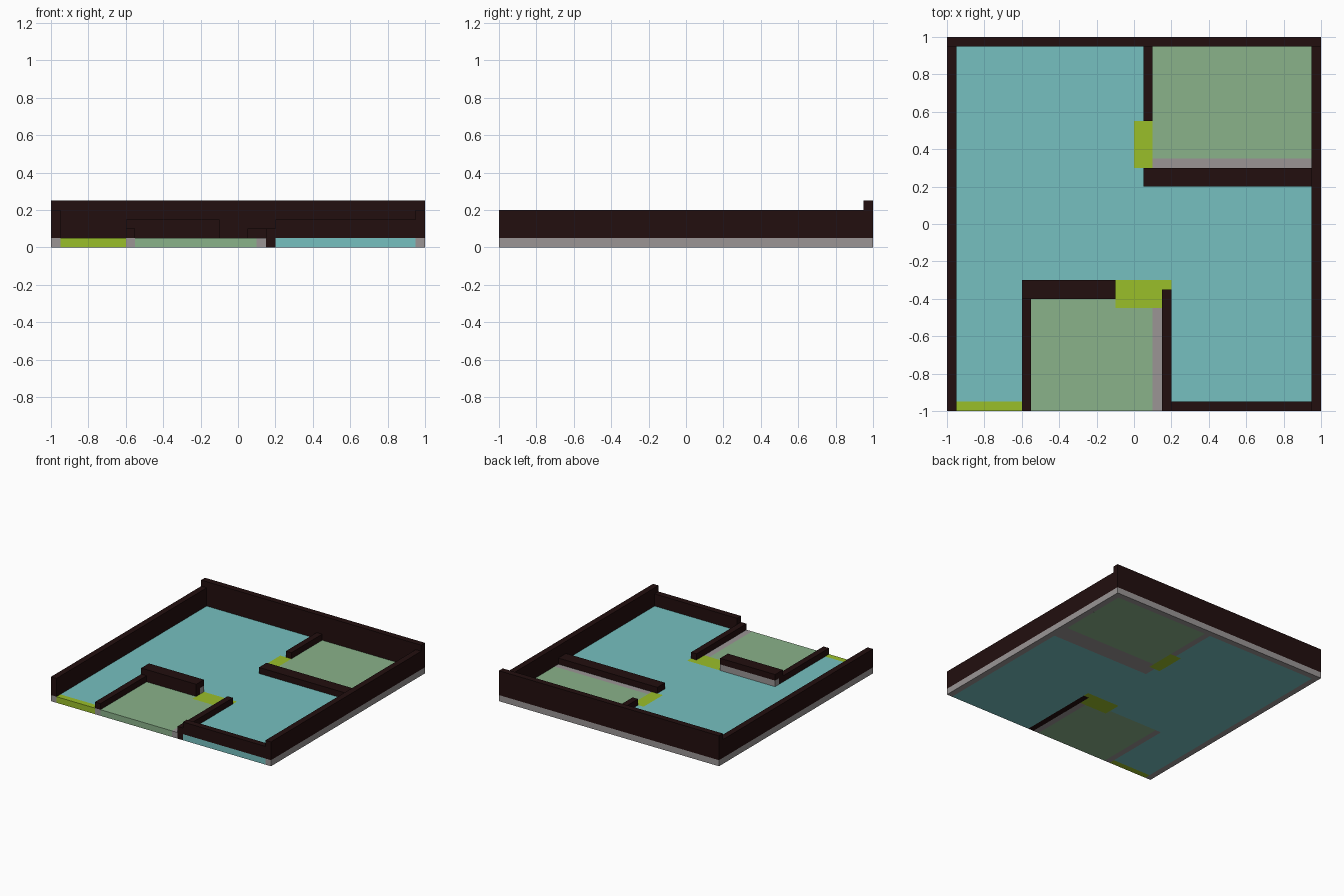
import bpy
import bmesh
from mathutils import Vector

cube = bpy.data.objects.get("Cube")
if cube:
    bpy.data.objects.remove(cube, do_unlink=True)


def material(name, rgb):
    m = bpy.data.materials.new(name)
    m.use_nodes = True
    m.diffuse_color = (*rgb, 1)
    bsdf = m.node_tree.nodes["Principled BSDF"]
    bsdf.inputs["Base Color"].default_value = (*rgb, 1)
    bsdf.inputs["Roughness"].default_value = 0.9
    return m


TEAL = material("teal_floor", (0.181, 0.527, 0.527))
GREEN = material("sage_floor", (0.254, 0.445, 0.254))
LIME = material("lime_threshold", (0.323, 0.521, 0.023))
GREY = material("grey_base", (0.325, 0.302, 0.302))
DARK = material("dark_wall", (0.016, 0.0045, 0.0045))

FLOOR = 0.05  # thickness of the floor layer


def part(name, mat, rects, z0=0.0, z1=FLOOR):
    """One object made of boxes; each rect is (x0, x1, y0, y1)."""
    bm = bmesh.new()
    for x0, x1, y0, y1 in rects:
        verts = bmesh.ops.create_cube(bm, size=1)["verts"]
        size = Vector((x1 - x0, y1 - y0, z1 - z0))
        centre = Vector((x0 + x1, y0 + y1, z0 + z1)) / 2
        for v in verts:
            v.co = v.co * size + centre
    mesh = bpy.data.meshes.new(name)
    bm.to_mesh(mesh)
    bm.free()
    mesh.materials.append(mat)
    obj = bpy.data.objects.new(name, mesh)
    bpy.context.collection.objects.link(obj)


# Floors
part("main_floor", TEAL, [
    (-0.95, 0.05, 0.55, 0.95),
    (-0.95, 0.0, 0.3, 0.55),
    (-0.95, 0.05, 0.2, 0.3),
    (-0.95, 0.95, -0.3, 0.2),
    (-0.95, -0.1, -0.4, -0.3),
    (-0.95, -0.6, -0.95, -0.4),
    (0.2, 0.95, -1.0, -0.3),
])
part("back_room_floor", GREEN, [(0.1, 0.95, 0.35, 0.95)])
part("front_room_floor", GREEN, [(-0.55, 0.1, -1.0, -0.45),
                                 (-0.55, -0.1, -0.45, -0.4)])

# Door thresholds
part("entrance_threshold", LIME, [(-0.95, -0.6, -1.0, -0.95)])
part("front_room_threshold", LIME, [(-0.1, 0.15, -0.45, -0.3),
                                    (0.15, 0.2, -0.35, -0.3)])
part("back_room_threshold", LIME, [(0.0, 0.1, 0.3, 0.55)])

# Grey wall bases, level with the floors
SIDES = [(s - 0.025, s + 0.025, -1.0, 0.95) for s in (-0.975, 0.975)]
BACK = [(-1.0, 1.0, 0.95, 1.0)]
part("outer_wall_base", GREY, SIDES + BACK)
part("back_room_base", GREY, [(0.05, 0.95, 0.2, 0.3),
                              (0.1, 0.95, 0.3, 0.35),
                              (0.05, 0.1, 0.55, 0.95)])
part("front_room_base", GREY, [(-0.6, -0.55, -1.0, -0.4),
                               (0.1, 0.15, -1.0, -0.45)])

# Outer walls
part("side_walls", DARK, SIDES, FLOOR, 0.2)
part("back_wall", DARK, BACK, FLOOR, 0.25)
part("front_wall", DARK, [(0.2, 0.95, -1.0, -0.95)], FLOOR, 0.15)

# Back room walls
part("back_room_walls", DARK, [(0.05, 0.95, 0.2, 0.3),
                               (0.05, 0.1, 0.55, 0.95)], FLOOR, 0.1)

# Front room walls; the rear one has a raised grey plinth behind it
part("front_room_left_wall", DARK, [(-0.6, -0.55, -1.0, -0.4)], FLOOR, 0.1)
part("front_room_right_wall", DARK, [(0.15, 0.2, -1.0, -0.35)], 0.0, 0.1)
part("front_room_rear_plinth", GREY, [(-0.6, -0.1, -0.35, -0.3)], FLOOR, 0.1)
part("front_room_rear_wall", DARK, [(-0.6, -0.1, -0.4, -0.35)], FLOOR, 0.1)
part("front_room_rear_cap", DARK, [(-0.6, -0.1, -0.4, -0.3)], 0.1, 0.15)
